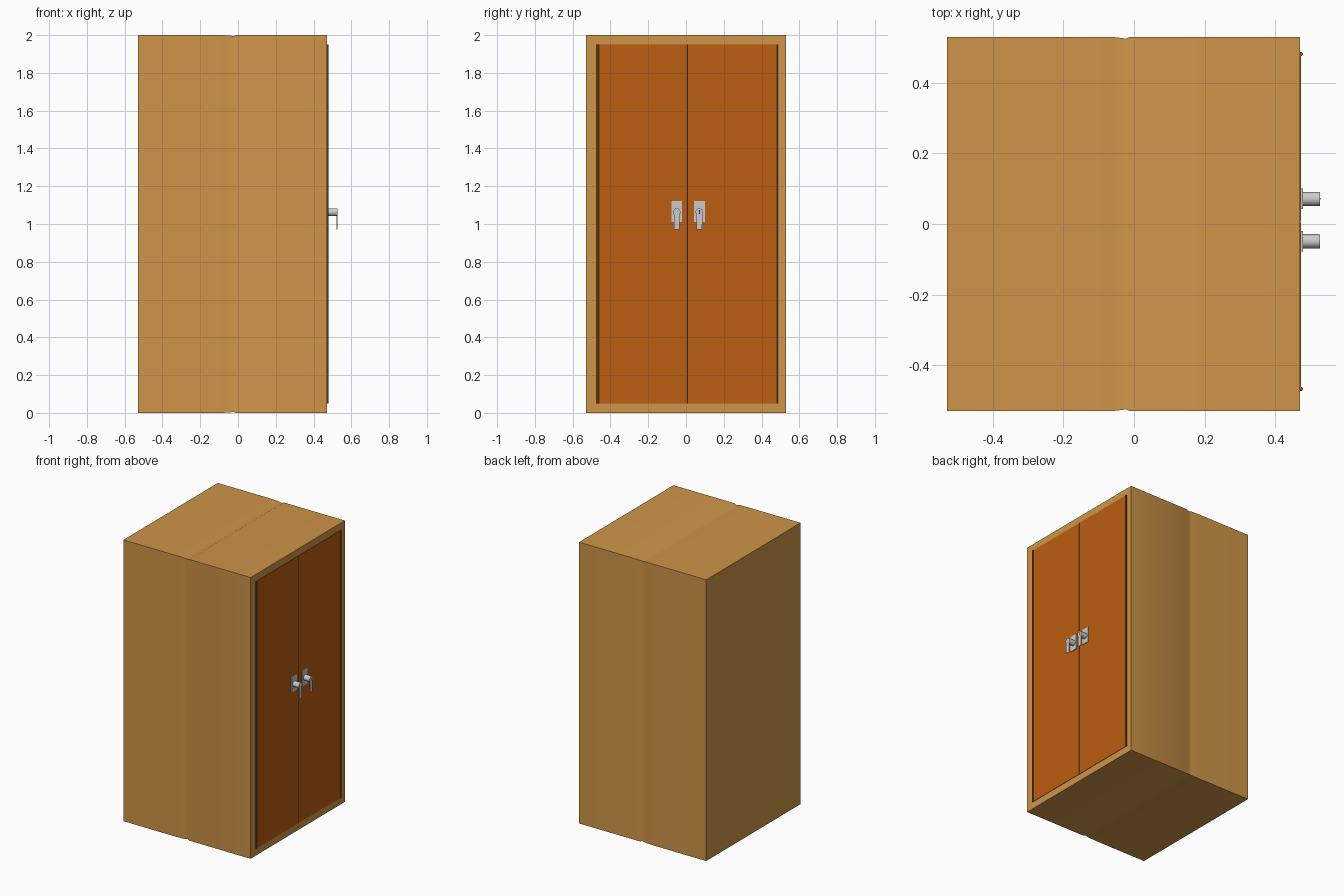
import bpy, bmesh, math

if "Cube" in bpy.data.objects:
    bpy.data.objects.remove(bpy.data.objects["Cube"])


def material(name, rgb):
    m = bpy.data.materials.new(name)
    m.diffuse_color = (*rgb, 1)
    m.use_nodes = True
    m.node_tree.nodes["Principled BSDF"].inputs["Base Color"].default_value = m.diffuse_color
    return m


TAN = material("tan_paint", (0.62, 0.30, 0.065))
ORANGE = material("orange_paint", (0.50, 0.11, 0.005))
BROWN = material("hinge_brown", (0.22, 0.06, 0.01))
DARK = material("dark_gap", (0.03, 0.02, 0.01))


def finish(name, bm, mat=None, smooth=False):
    bmesh.ops.recalc_face_normals(bm, faces=bm.faces)
    me = bpy.data.meshes.new(name)
    bm.to_mesh(me)
    bm.free()
    ob = bpy.data.objects.new(name, me)
    bpy.context.collection.objects.link(ob)
    if mat:
        me.materials.append(mat)
    if smooth:
        bpy.ops.object.select_all(action='DESELECT')
        ob.select_set(True)
        bpy.context.view_layer.objects.active = ob
        bpy.ops.object.shade_smooth_by_angle(angle=math.radians(35))
    return ob


def box(name, x, y, z, mat=None):
    bm = bmesh.new()
    bmesh.ops.create_cube(bm, size=1)
    for v in bm.verts:
        for i, (lo, hi) in enumerate((x, y, z)):
            v.co[i] = lo if v.co[i] < 0 else hi
    return finish(name, bm, mat)


def prism(name, outline, x0, x1, mat=None):
    """Extrude a (y, z) outline along x."""
    bm = bmesh.new()
    a = [bm.verts.new((x0, y, z)) for y, z in outline]
    b = [bm.verts.new((x1, y, z)) for y, z in outline]
    bm.faces.new(a)
    bm.faces.new(b)
    n = len(a)
    for i in range(n):
        bm.faces.new((a[i], a[(i + 1) % n], b[(i + 1) % n], b[i]))
    return finish(name, bm, mat, smooth=True)


def arc(cy, cz, r, a0, a1, n):
    return [(cy + r * math.cos(math.radians(a0 + (a1 - a0) * i / n)),
             cz + r * math.sin(math.radians(a0 + (a1 - a0) * i / n))) for i in range(n + 1)]


# Cabinet body: rings along x with a very shallow seam around the middle
bm = bmesh.new()
rings = []
for x, d in ((-0.53, 0), (-0.12, 0), (-0.055, 0.001), (-0.022, 0.005), (-0.012, 0), (0.47, 0)):
    rings.append([bm.verts.new((x, y, z)) for y, z in
                  ((-0.53 + d, d), (0.53 - d, d), (0.53 - d, 2 - d), (-0.53 + d, 2 - d))])
bm.faces.new(rings[0])
bm.faces.new(rings[-1])
for p, q in zip(rings, rings[1:]):
    for i in range(4):
        bm.faces.new((p[i], p[(i + 1) % 4], q[(i + 1) % 4], q[i]))
finish("cabinet_body", bm, TAN, smooth=True)

# Door leaves with a narrow dark gap between them
CY = 0.007
box("door_gap", (0.46, 0.471), (CY - 0.004, CY + 0.004), (0.05, 1.95), DARK)
for side, s in (("left", -1), ("right", 1)):
    ys = sorted((CY + s * 0.003, CY + s * 0.474))
    box(side + "_door", (0.455, 0.473), ys, (0.05, 1.95), ORANGE)

    # Full-height hinge rod
    bm = bmesh.new()
    bmesh.ops.create_cone(bm, cap_ends=True, segments=12, radius1=0.006, radius2=0.006, depth=1.9)
    bmesh.ops.translate(bm, verts=bm.verts, vec=(0.472, CY + s * 0.474, 1.0))
    finish(side + "_hinge", bm, BROWN, smooth=True)

    # Handle: back plate, round spindle and hanging lever
    hy, hz = CY + 0.004 + s * 0.06, 1.063
    box(side + "_handle_plate", (0.47, 0.478), (hy - 0.029, hy + 0.029), (1.01, 1.122))
    prism(side + "_handle_spindle", arc(hy, hz, 0.02, 0, 345, 23), 0.476, 0.523)
    lever = arc(hy, hz, 0.02, -41, 221, 18) + [(hy - 0.015, 0.972), (hy + 0.015, 0.972)]
    prism(side + "_handle_lever", lever, 0.522, 0.527)

# Keyhole in the right handle
ky = CY + 0.064
box("keyhole", (0.525, 0.5276), (ky - 0.002, ky + 0.002), (1.054, 1.074), DARK)
